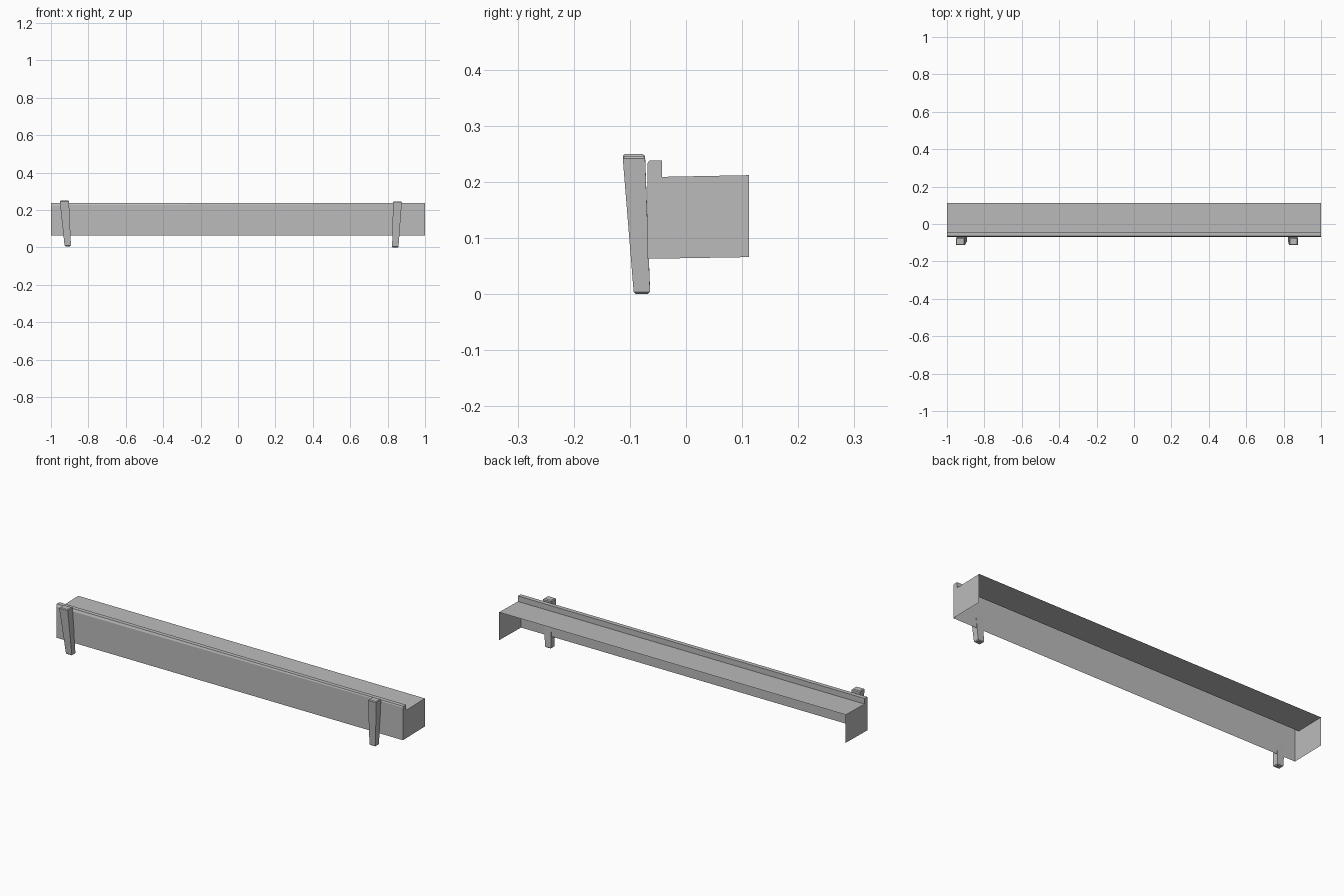
import bpy, bmesh

cube = bpy.data.objects.get("Cube")
if cube:
    bpy.data.objects.remove(cube)

grey = bpy.data.materials.new("plain grey")
grey.use_nodes = True
colour = (0.5, 0.5, 0.5, 1)
grey.diffuse_color = colour
grey.node_tree.nodes["Principled BSDF"].inputs["Base Color"].default_value = colour


def make_object(name, bm):
    mesh = bpy.data.meshes.new(name)
    bm.to_mesh(mesh)
    bm.free()
    mesh.materials.append(grey)
    obj = bpy.data.objects.new(name, mesh)
    bpy.context.collection.objects.link(obj)
    return obj


# Open shell: front wall, raised lip and deck swept along x, with closed ends
def shell():
    bm = bmesh.new()
    rows = []
    for x, chamfer in ((-1, 0.225), (1, 0.233)):
        profile = [(-0.069, 0.063), (-0.069, chamfer), (-0.065, 0.238),
                   (-0.043, 0.238), (-0.043, 0.209), (0.112, 0.212)]
        rows.append([bm.verts.new((x, y, z)) for y, z in profile])
    left, right = rows
    for i in range(len(left) - 1):
        bm.faces.new((left[i], right[i], right[i + 1], left[i + 1]))
    # End panels drop to the lower back corner
    for x, row in ((-1, left), (1, right)):
        corner = bm.verts.new((x, 0.112, 0.066))
        loop = row + [corner]
        bm.faces.new(loop if x < 0 else loop[::-1])
    for f in bm.faces:
        f.normal_update()
    return make_object("trough_shell", bm)


# Leaning tapered post from a bottom and a top rectangle, with softened corners
def post(name, bottom_x, top_x, bottom_z, top_z):
    bm = bmesh.new()
    rings = []
    for (x0, x1), (y0, y1), z in ((bottom_x, (-0.093, -0.064), bottom_z),
                                  (top_x, (-0.113, -0.073), top_z)):
        rings.append([bm.verts.new((x, y, z)) for x, y in
                      ((x0, y0), (x1, y0), (x1, y1), (x0, y1))])
    low, high = rings
    for i in range(4):
        j = (i + 1) % 4
        bm.faces.new((low[i], low[j], high[j], high[i]))
    bm.faces.new(low[::-1])
    bm.faces.new(high)
    ends = [e for e in bm.edges if abs(e.verts[0].co.z - e.verts[1].co.z) < 0.05]
    bmesh.ops.bevel(bm, geom=ends, offset=0.004, segments=1, affect='EDGES')
    return make_object(name, bm)


shell()
post("right_post", (-0.927, -0.893), (-0.953, -0.904), 0.006, 0.25)
post("left_post", (0.824, 0.858), (0.829, 0.876), 0.0, 0.246)
